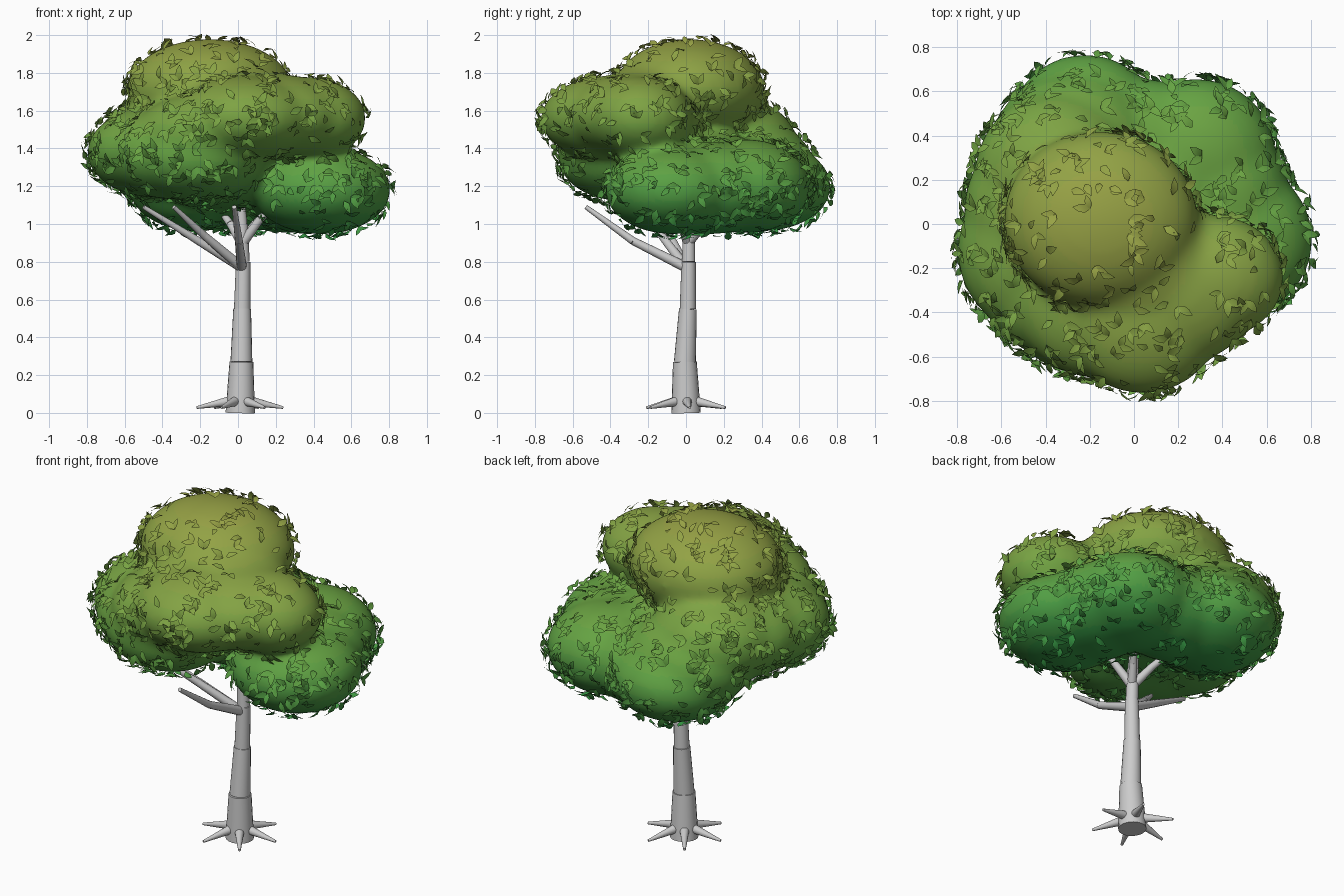
import bpy, bmesh, math, random
from mathutils import Vector

if "Cube" in bpy.data.objects:
    bpy.data.objects.remove(bpy.data.objects["Cube"])

random.seed(7)
BANDS = 16


def height_materials():
    # green at the bottom fading to olive at the top
    stops = [(0.92, (0.03, 0.32, 0.06)), (1.4, (0.14, 0.37, 0.055)), (2.0, (0.32, 0.36, 0.06))]
    mats = []
    for i in range(BANDS):
        z = 0.92 + (i + 0.5) / BANDS * 1.08
        a, b = (stops[0], stops[1]) if z < 1.4 else (stops[1], stops[2])
        t = (z - a[0]) / (b[0] - a[0])
        c = [p + (q - p) * t for p, q in zip(a[1], b[1])]
        m = bpy.data.materials.new(f"foliage_{i:02d}")
        m.diffuse_color = (*c, 1)
        m.use_nodes = True
        m.node_tree.nodes["Principled BSDF"].inputs["Base Color"].default_value = m.diffuse_color
        mats.append(m)
    return mats


def band(z):
    return max(0, min(BANDS - 1, int((z - 0.92) / 1.08 * BANDS)))


def add_object(name, bm, mats=()):
    me = bpy.data.meshes.new(name)
    bm.to_mesh(me)
    bm.free()
    for m in mats:
        me.materials.append(m)
    ob = bpy.data.objects.new(name, me)
    bpy.context.collection.objects.link(ob)
    return ob


def tube(bm, a, b, r1, r2, sides=16):
    # tapered cylinder between two points
    a, b = Vector(a), Vector(b)
    d = b - a
    new = bmesh.ops.create_cone(bm, cap_ends=True, segments=sides, radius1=r1, radius2=r2, depth=d.length)["verts"]
    q = Vector((0, 0, 1)).rotation_difference(d)
    for v in new:
        v.co = q @ v.co + (a + b) / 2


def limb(bm, pts, radii, sides=12, step=1.0):
    # chain of tapered sections, each starting slightly narrower than the last one ended
    for i in range(len(pts) - 1):
        tube(bm, pts[i], pts[i + 1], radii[i] * (step if i else 1), radii[i + 1], sides)


def smooth(ob):
    bpy.ops.object.select_all(action='DESELECT')
    ob.select_set(True)
    bpy.context.view_layer.objects.active = ob
    bpy.ops.object.shade_smooth_by_angle(angle=math.radians(40))


# trunk: stacked tapered sections
bm = bmesh.new()
limb(bm, [(0.012, 0, 0), (0.018, -0.006, 0.27), (0.022, 0.01, 0.55), (0.027, 0.014, 0.8),
          (0.02, 0.015, 1.0), (0.0, 0.01, 1.3)], [0.078, 0.063, 0.047, 0.038, 0.032, 0.018], 20, 0.92)
smooth(add_object("trunk", bm))

# roots: ring of spikes around the base
bm = bmesh.new()
for i in range(6):
    a = math.radians(5 + i * 60)
    c, s = math.cos(a), math.sin(a)
    tube(bm, (0.01 + 0.04 * c, 0.04 * s, 0.065), (0.01 + 0.23 * c, 0.23 * s, 0.028), 0.028, 0.007)
smooth(add_object("roots", bm))

# branches
bm = bmesh.new()
for pts in (
    [(0.02, 0.0, 0.77), (-0.21, -0.07, 0.91), (-0.5, -0.17, 1.09)],
    [(0.02, 0.0, 0.77), (-0.18, -0.13, 0.94), (-0.34, -0.26, 1.09)],
    [(0.02, 0.0, 0.77), (0.005, -0.28, 0.91), (-0.02, -0.53, 1.09)],
    [(0.025, 0.01, 0.9), (0.12, -0.03, 1.03), (0.3, -0.08, 1.18)],
    [(0.025, 0.01, 0.9), (0.08, 0.09, 0.99), (0.22, 0.26, 1.15)],
    [(0.02, 0.01, 0.9), (-0.04, 0.1, 1.0), (-0.15, 0.3, 1.15)],
):
    limb(bm, pts, [0.027, 0.021, 0.012])
smooth(add_object("branches", bm))

# canopy: overlapping ellipsoids fused into one soft mass
lobes = [
    # top
    ((-0.15, 0.02, 1.71), (0.44, 0.40, 0.27)),
    # upper front and right
    ((0.04, -0.40, 1.56), (0.37, 0.37, 0.225)),
    ((0.37, -0.24, 1.56), (0.31, 0.28, 0.22)),
    ((0.19, -0.28, 1.57), (0.39, 0.36, 0.225)),
    ((0.0, -0.16, 1.63), (0.38, 0.34, 0.22)),
    ((-0.16, -0.34, 1.48), (0.38, 0.36, 0.22)),
    # middle left
    ((-0.44, -0.12, 1.38), (0.36, 0.38, 0.24)),
    ((-0.22, -0.34, 1.36), (0.37, 0.34, 0.24)),
    ((-0.35, -0.26, 1.37), (0.35, 0.34, 0.24)),
    ((-0.42, 0.07, 1.40), (0.35, 0.36, 0.25)),
    ((-0.36, 0.23, 1.42), (0.36, 0.36, 0.26)),
    ((-0.28, 0.35, 1.30), (0.37, 0.33, 0.25)),
    # lower right and back
    ((0.44, -0.07, 1.18), (0.37, 0.36, 0.235)),
    ((0.37, 0.13, 1.19), (0.33, 0.37, 0.245)),
    ((0.28, 0.32, 1.20), (0.36, 0.34, 0.25)),
    ((0.03, 0.35, 1.20), (0.36, 0.31, 0.24)),
    ((-0.22, 0.40, 1.20), (0.36, 0.37, 0.24)),
    # core
    ((-0.05, 0.05, 1.30), (0.45, 0.40, 0.22)),
]
bm = bmesh.new()
for c, r in lobes:
    new = bmesh.ops.create_icosphere(bm, subdivisions=4, radius=1)["verts"]
    for v in new:
        v.co = Vector(c) + Vector(v.co[i] * r[i] for i in range(3))
mats = height_materials()
src = add_object("canopy_source", bm)
rm = src.modifiers.new("fuse", 'REMESH')
rm.mode, rm.voxel_size = 'VOXEL', 0.022
sm = src.modifiers.new("soften", 'SMOOTH')
sm.factor, sm.iterations = 0.5, 22
me = bpy.data.meshes.new_from_object(src.evaluated_get(bpy.context.evaluated_depsgraph_get()))
bpy.data.objects.remove(src)
me.materials.clear()
for m in mats:
    me.materials.append(m)
for p in me.polygons:
    p.material_index = band(p.center.z)
    p.use_smooth = True
canopy = bpy.data.objects.new("canopy", me)
bpy.context.collection.objects.link(canopy)

# leaves: gently folded pointed blades scattered in pairs, denser on the sides
polys = list(me.polygons)
weights = [p.area * (1.5 - abs(p.normal.z)) for p in polys]
bm = bmesh.new()


def leaf(p, n, d, size):
    side = d.cross(n).normalized()
    up = side.cross(d).normalized()
    pt = lambda t, w, h: bm.verts.new(p + d * t * size + side * w * size + up * h * size)
    base, mid1, mid2, tip = pt(0, 0, 0), pt(0.35, 0, 0.1), pt(0.7, 0, 0.08), pt(1, 0, 0.0)
    for s in (-1, 1):
        e1, e2 = pt(0.32, 0.24 * s, 0.13), pt(0.66, 0.19 * s, 0.1)
        for f in ((base, e1, mid1), (mid1, e1, e2, mid2), (mid2, e2, tip)):
            f = bm.faces.new(f[::-1] if s < 0 else f)
            f.material_index = band(p.z)
            f.smooth = True


for poly in random.choices(polys, weights, k=900):
    n = poly.normal.copy()
    jitter = Vector(random.uniform(-1, 1) for _ in range(3))
    t = (jitter - n * jitter.dot(n)).normalized()
    for k in range(random.choice((1, 2, 2))):
        turn = t if k == 0 else (t * 0.4 + n.cross(t)).normalized()
        d = (turn + n * random.uniform(0.15, 0.55)).normalized()
        leaf(poly.center + n * 0.004, n, d, random.uniform(0.06, 0.085))
add_object("leaves", bm, mats)
